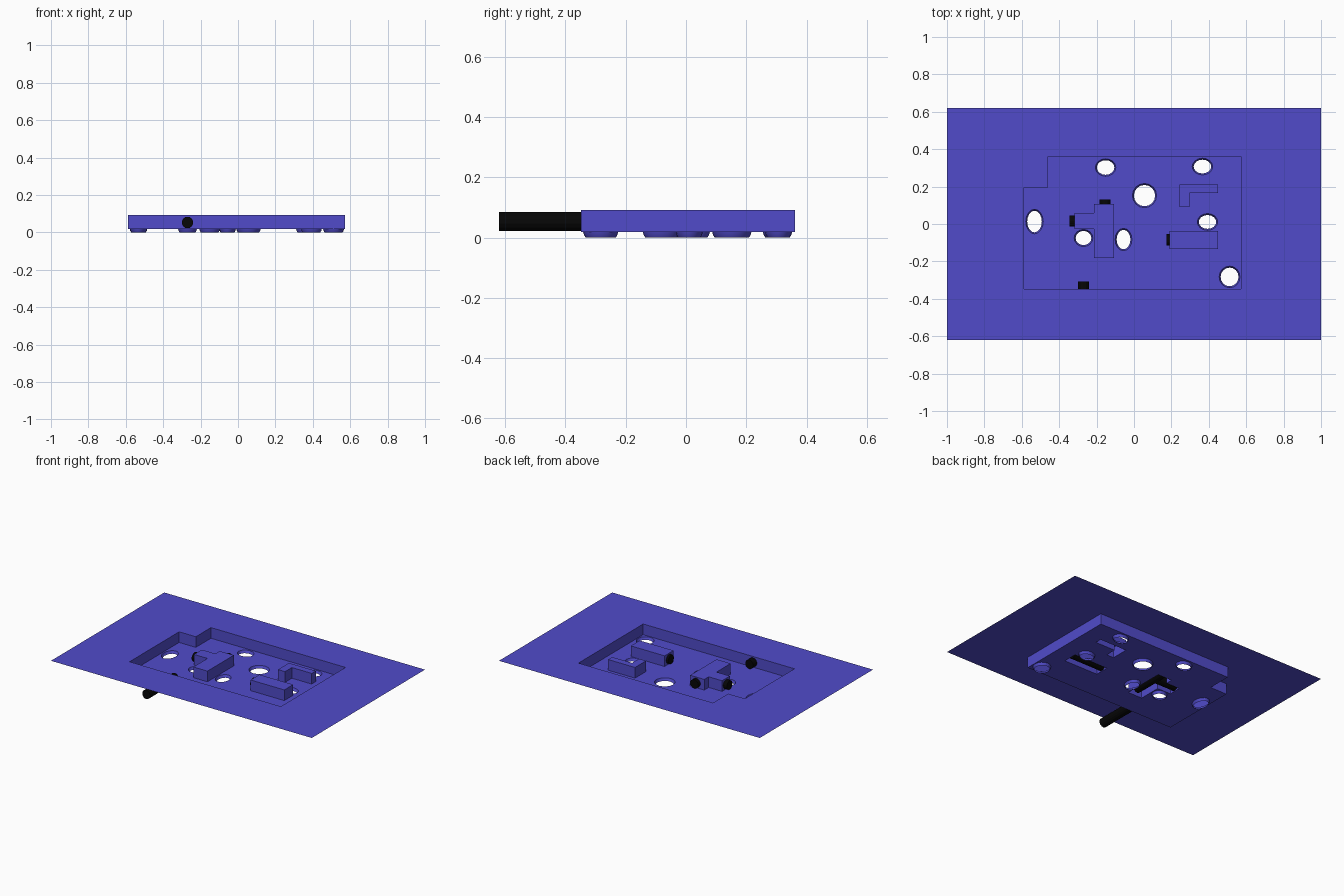
import bpy, bmesh, math
from mathutils import Vector

cube = bpy.data.objects.get("Cube")
if cube:
    bpy.data.objects.remove(cube, do_unlink=True)


def make_material(name, rgb):
    m = bpy.data.materials.new(name)
    m.use_nodes = True
    m.diffuse_color = (*rgb, 1)
    m.node_tree.nodes["Principled BSDF"].inputs["Base Color"].default_value = (*rgb, 1)
    return m


BLUE = make_material("blue", (0.082, 0.071, 0.59))
BLACK = make_material("black", (0.002, 0.002, 0.002))

TOP, FLOOR, ROD_Z, ROD_R = 0.092, 0.018, 0.053, 0.031


def finish(bm, name, mat, smooth=False):
    me = bpy.data.meshes.new(name)
    for f in bm.faces:
        f.smooth = smooth
    bm.to_mesh(me)
    bm.free()
    me.materials.append(mat)
    ob = bpy.data.objects.new(name, me)
    bpy.context.collection.objects.link(ob)
    return ob


def ring(bm, pts, z):
    return [bm.verts.new((x, y, z)) for x, y in pts]


def bridge(bm, low, high, inward=False):
    """Wall between two matching counter-clockwise rings."""
    n = len(low)
    for i in range(n):
        j = (i + 1) % n
        quad = [low[i], low[j], high[j], high[i]]
        bm.faces.new(quad[::-1] if inward else quad)


def sheet(name, loops, z):
    """Flat sheet: the first loop is the outline, the others are openings."""
    bm = bmesh.new()
    edges = []
    for pts in loops:
        vs = ring(bm, pts, z)
        edges += [bm.edges.new((vs[i - 1], vs[i])) for i in range(len(vs))]
    bmesh.ops.triangle_fill(bm, use_beauty=True, edges=edges, normal=(0, 0, 1))
    for f in bm.faces:
        f.normal_update()
        if f.normal.z < 0:
            f.normal_flip()
    return finish(bm, name, BLUE)


def rect(x0, x1, y0, y1):
    return [(x0, y0), (x1, y0), (x1, y1), (x0, y1)]


def ellipse(cx, cy, rx, ry, n=16):
    return [(cx + rx * math.cos(2 * math.pi * i / n),
             cy + ry * math.sin(2 * math.pi * i / n)) for i in range(n)]


def rod(name, a, b, n=14):
    a, b = Vector((*a, ROD_Z)), Vector((*b, ROD_Z))
    bm = bmesh.new()
    bmesh.ops.create_cone(bm, cap_ends=True, segments=n, radius1=ROD_R,
                          radius2=ROD_R, depth=(b - a).length)
    ob = finish(bm, name, BLACK)
    ob.rotation_euler = (b - a).to_track_quat('Z', 'Y').to_euler()
    ob.location = (a + b) / 2


# Outlines, counter-clockwise
pocket = [(-0.588, -0.348), (0.572, -0.348), (0.572, 0.361),
          (-0.46, 0.361), (-0.46, 0.195), (-0.588, 0.195)]
blocks = {
    "t_block": [(-0.215, -0.182), (-0.107, -0.182), (-0.107, 0.107), (-0.215, 0.107),
                (-0.215, 0.059), (-0.318, 0.059), (-0.318, -0.027), (-0.215, -0.027)],
    "l_block": [(0.243, 0.091), (0.297, 0.091), (0.297, 0.166),
                (0.449, 0.166), (0.449, 0.211), (0.243, 0.211)],
    "long_block": rect(0.19, 0.449, -0.134, -0.037),
}
holes = [(-0.152, 0.302, 0.055, 0.047), (0.366, 0.307, 0.055, 0.045),
         (0.056, 0.152, 0.065, 0.065), (-0.532, 0.013, 0.047, 0.066),
         (-0.270, -0.075, 0.050, 0.046), (-0.056, -0.083, 0.045, 0.060),
         (0.393, 0.011, 0.055, 0.045), (0.511, -0.283, 0.056, 0.058)]

# Flat sheet around the pocket
sheet("surround_sheet", [rect(-1, 1, -0.62, 0.62), pocket], TOP)

# Pocket side walls
bm = bmesh.new()
bridge(bm, ring(bm, pocket, FLOOR), ring(bm, pocket, TOP), inward=True)
finish(bm, "pocket_wall", BLUE)

# Pocket floor, open under the blocks and at the holes
sheet("pocket_floor", [pocket, *blocks.values(), *[ellipse(*h) for h in holes]], FLOOR)

# Hollow raised blocks
for name, pts in blocks.items():
    bm = bmesh.new()
    high = ring(bm, pts, TOP)
    bridge(bm, ring(bm, pts, FLOOR), high)
    bm.faces.new(high)
    finish(bm, name, BLUE)

# Tapered rims hanging under the holes
for i, (cx, cy, rx, ry) in enumerate(holes):
    bm = bmesh.new()
    rings = [ring(bm, ellipse(cx, cy, rx - d, ry - d), z)
             for d, z in ((0.008, 0), (0.003, 0.008), (0, FLOOR))]
    bridge(bm, rings[0], rings[1], inward=True)
    bridge(bm, rings[1], rings[2], inward=True)
    finish(bm, f"hole_rim_{i + 1}", BLUE, smooth=True)

# Black rods through the front wall and inside the blocks
rod("front_rod", (-0.27, -0.62), (-0.27, -0.307))
rod("t_block_long_rod", (-0.155, -0.155), (-0.155, 0.131))
rod("t_block_short_rod", (-0.345, 0.016), (-0.155, 0.016))
rod("long_block_rod", (0.174, -0.085), (0.43, -0.085))
